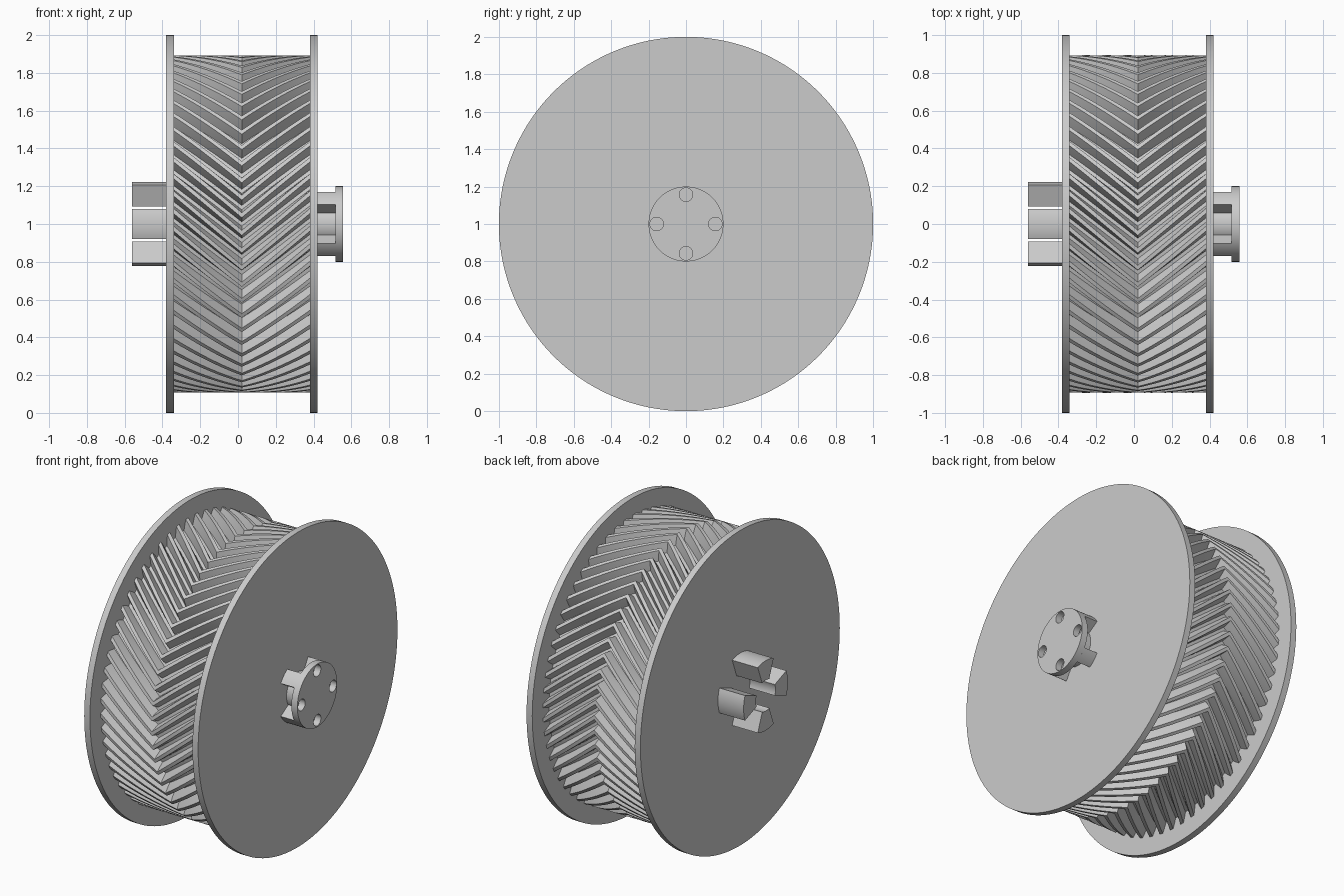
import bpy, bmesh
from math import pi, radians, sin, cos, tau

if "Cube" in bpy.data.objects:
    bpy.data.objects.remove(bpy.data.objects["Cube"])

grey = bpy.data.materials.new("plain_grey")
grey.use_nodes = True
grey.diffuse_color = (0.6, 0.6, 0.6, 1)
grey.node_tree.nodes["Principled BSDF"].inputs["Base Color"].default_value = (0.6, 0.6, 0.6, 1)


def loft(name, profile, stations, centre=(0, 1)):
    """Sweep a polar profile [(angle, radius)] along x through [(x, twist)]."""
    bm = bmesh.new()
    cy, cz = centre
    rings = [[bm.verts.new((x, cy - r * cos(a + twist), cz + r * sin(a + twist)))
              for a, r in profile] for x, twist in stations]
    n = len(profile)
    for low, high in zip(rings, rings[1:]):
        for i in range(n):
            j = (i + 1) % n
            bm.faces.new((low[i], low[j], high[j], high[i]))
    bm.faces.new(rings[0])
    bm.faces.new(rings[-1])
    bmesh.ops.recalc_face_normals(bm, faces=bm.faces)
    mesh = bpy.data.meshes.new(name)
    bm.to_mesh(mesh)
    bm.free()
    obj = bpy.data.objects.new(name, mesh)
    obj.data.materials.append(grey)
    bpy.context.collection.objects.link(obj)
    return obj


def smooth(obj):
    bpy.ops.object.select_all(action='DESELECT')
    obj.select_set(True)
    bpy.context.view_layer.objects.active = obj
    bpy.ops.object.shade_smooth_by_angle(angle=radians(25))


def cylinder(name, radius, x0, x1, sides=64, centre=(0, 1)):
    circle = [(tau * i / sides, radius) for i in range(sides)]
    return loft(name, circle, [(x0, 0), (x1, 0)], centre)


def sector(name, middle, half, inner, outer, x0, x1, steps=10):
    arc = [middle - half + 2 * half * i / steps for i in range(steps + 1)]
    profile = [(a, outer) for a in arc] + [(a, inner) for a in reversed(arc)]
    return loft(name, profile, [(x0, 0), (x1, 0)])


# Herringbone gear: both halves twist forward away from the middle
TEETH, APEX, HALF, TWIST, STEPS = 60, 0.02, 0.362, 0.34, 10
pitch = tau / TEETH
tooth = [(0.13, 0.83), (0.24, 0.862), (0.36, 0.893), (0.64, 0.893), (0.76, 0.862), (0.87, 0.83)]
teeth = [((k + f) * pitch, r) for k in range(TEETH) for f, r in tooth]
stations = [(APEX + HALF * s / STEPS, TWIST * abs(s) / STEPS) for s in range(-STEPS, STEPS + 1)]
smooth(loft("herringbone_gear", teeth, stations))

# Side flanges
smooth(cylinder("right_flange", 1.0, -0.38, -0.34, 160))
smooth(cylinder("left_flange", 1.0, 0.38, 0.42, 160))

# Socket made of four separate lobes
for k in range(4):
    smooth(sector(f"socket_lobe_{k + 1}", k * pi / 2, radians(21), 0.098, 0.222, -0.56, -0.375))

# Hub with a core, diagonal lobes and a drilled cap
smooth(cylinder("hub_core", 0.113, 0.415, 0.52))
for k in range(4):
    smooth(sector(f"hub_lobe_{k + 1}", pi / 4 + k * pi / 2, radians(13.5), 0.1, 0.2, 0.415, 0.516))

cap = cylinder("hub_cap", 0.2, 0.515, 0.557, 96)
for k in range(4):
    a = k * pi / 2
    drill = cylinder("drill", 0.036, 0.48, 0.6, 32, (0.157 * cos(a), 1 + 0.157 * sin(a)))
    drill.hide_render = True
    cut = cap.modifiers.new("hole", 'BOOLEAN')
    cut.operation, cut.solver, cut.object = 'DIFFERENCE', 'EXACT', drill
    bpy.context.view_layer.objects.active = cap
    bpy.ops.object.modifier_apply(modifier=cut.name)
    bpy.data.objects.remove(drill)
smooth(cap)
